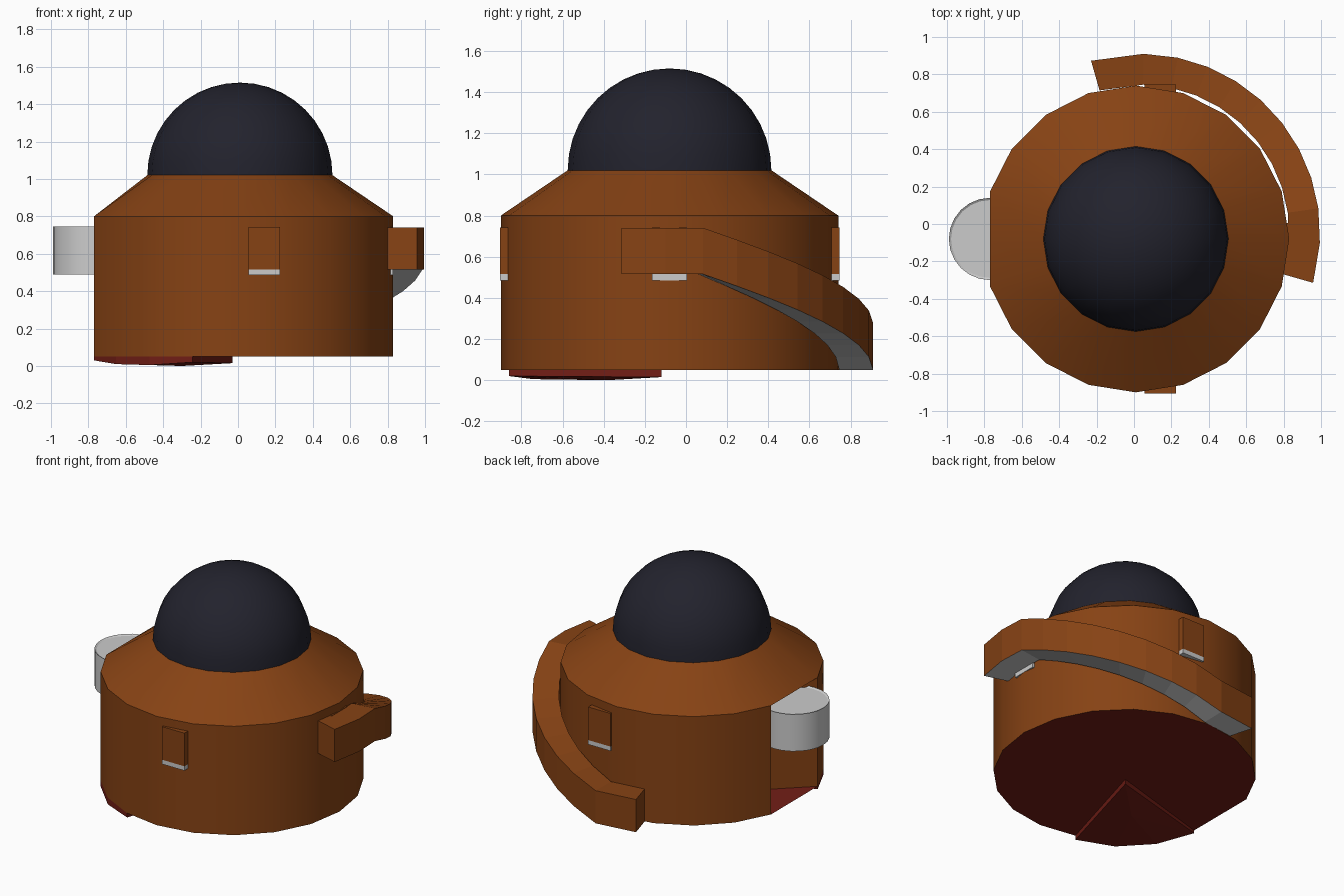
import bpy, bmesh
from math import sin, cos, radians, pi

if "Cube" in bpy.data.objects:
    bpy.data.objects.remove(bpy.data.objects["Cube"])

CX, CY, R, N = 0.01, -0.08, 0.82, 20


def material(name, rgb):
    m = bpy.data.materials.new(name)
    m.diffuse_color = (*rgb, 1)
    m.use_nodes = True
    m.node_tree.nodes["Principled BSDF"].inputs["Base Color"].default_value = m.diffuse_color
    return m


BROWN = material("rust_brown", (0.24, 0.055, 0.007))
DARK = material("dark_dome", (0.016, 0.016, 0.026))
RED = material("deep_red", (0.17, 0.013, 0.008))
GREY = material("plain_grey", (0.8, 0.8, 0.8))


def finish(bm, name, mats=(), smooth=None):
    bmesh.ops.recalc_face_normals(bm, faces=bm.faces)
    me = bpy.data.meshes.new(name)
    bm.to_mesh(me)
    bm.free()
    ob = bpy.data.objects.new(name, me)
    bpy.context.collection.objects.link(ob)
    for m in mats:
        me.materials.append(m)
    if smooth:
        bpy.ops.object.select_all(action='DESELECT')
        ob.select_set(True)
        bpy.context.view_layer.objects.active = ob
        bpy.ops.object.shade_smooth_by_angle(angle=radians(smooth))
    return ob


def ring(bm, r, z, left_x=None):
    """20-sided ring; left_x moves the leftmost corner to form the notch."""
    vs = []
    for i in range(N):
        a = 2 * pi * i / N
        x, y = CX + r * cos(a), CY + r * sin(a)
        if i == N // 2 and left_x is not None:
            x = left_x
        vs.append(bm.verts.new((x, y, z)))
    return vs


def bridge(bm, a, b):
    n = len(a)
    return [bm.faces.new((a[i], a[(i + 1) % n], b[(i + 1) % n], b[i])) for i in range(n)]


# Drum wall with a recessed doorway on the left
bm = bmesh.new()
bridge(bm, ring(bm, R, 0.05, -0.5), ring(bm, R, 0.8, -0.5))
finish(bm, "drum_wall", [BROWN], 25)

# Sloping roof, flat across the doorway
bm = bmesh.new()
chord = CX - R * cos(radians(18))
low, high = ring(bm, R, 0.8, chord), ring(bm, 0.495, 1.02)
bridge(bm, low, high)
bm.faces.new(low)
bm.faces.new(high)
finish(bm, "sloping_roof", [BROWN], 25)

# Floor plate
bm = bmesh.new()
bm.faces.new(ring(bm, R, 0.05, chord))
ob = finish(bm, "floor_plate", [RED])

# Pie-shaped lip hanging below the floor at front left
bm = bmesh.new()
plan = [(-0.03, -0.12, 0.015)]
for deg, z in ((198, 0.03), (216, 0.01), (234, 0.005), (252, 0.02)):
    a = radians(deg)
    plan.append((CX + R * cos(a), CY + R * sin(a), z))
top = [bm.verts.new((x, y, 0.05)) for x, y, z in plan]
low = [bm.verts.new(p) for p in plan]
mid = bm.verts.new((-0.3, -0.38, 0.0))
bridge(bm, low, top)
for i in range(5):
    bm.faces.new((low[i], low[(i + 1) % 5], mid))
finish(bm, "floor_wedge", [RED])

# Dome
bm = bmesh.new()
bmesh.ops.create_uvsphere(bm, u_segments=N, v_segments=20, radius=0.495)
bmesh.ops.delete(bm, geom=[v for v in bm.verts if v.co.z < -0.01], context='VERTS')
bmesh.ops.translate(bm, verts=bm.verts, vec=(CX, CY, 1.02))
finish(bm, "dome", [DARK], 40)

# Round pot in the doorway
bm = bmesh.new()
bmesh.ops.create_cone(bm, cap_ends=True, segments=24, radius1=0.22, radius2=0.22, depth=0.255)
bmesh.ops.translate(bm, verts=bm.verts, vec=(-0.77, CY, 0.6175))
cap = max(bm.faces, key=lambda f: f.calc_center_median().z)
bmesh.ops.inset_region(bm, faces=[cap], thickness=0.012, depth=-0.008)
finish(bm, "doorway_pot", [], 30)

# Curving ramp that descends round the right and back, grey underneath
bm = bmesh.new()
sections = []
for deg in (-16, -3, 8, 18, 28, 38, 48, 58, 68, 78, 89, 106):
    t = min(max((deg - 8) / 81, 0), 1)
    z = 0.74 + (0.275 - 0.74) * t
    a = radians(deg)
    sections.append([bm.verts.new((0.035 + r * cos(a), -0.05 + r * sin(a), zz))
                     for r, zz in ((0.795, z), (0.96, z), (0.96, z - 0.225), (0.795, z - 0.225))])
for s, t in zip(sections, sections[1:]):
    bridge(bm, s, t)[2].material_index = 1
bm.faces.new(sections[0])
bm.faces.new(sections[-1])
finish(bm, "curved_ramp", [BROWN, GREY])


# Window panels with a grey sill, at front, right and back
def box(name, x, y, z, sx, sy, sz, mats):
    bm = bmesh.new()
    bmesh.ops.create_cube(bm, size=1)
    bmesh.ops.scale(bm, verts=bm.verts, vec=(sx, sy, sz))
    bmesh.ops.translate(bm, verts=bm.verts, vec=(x, y, z))
    finish(bm, name, mats)


for side, x, y, sx, sy in (("front", 0.14, -0.885, 0.17, 0.04),
                           ("back", 0.14, 0.725, 0.17, 0.04),
                           ("right", 0.81, -0.08, 0.04, 0.17)):
    box(side + "_window", x, y, 0.629, sx, sy, 0.228, [BROWN])
    box(side + "_sill", x, y, 0.5, sx, sy, 0.03, [GREY])
